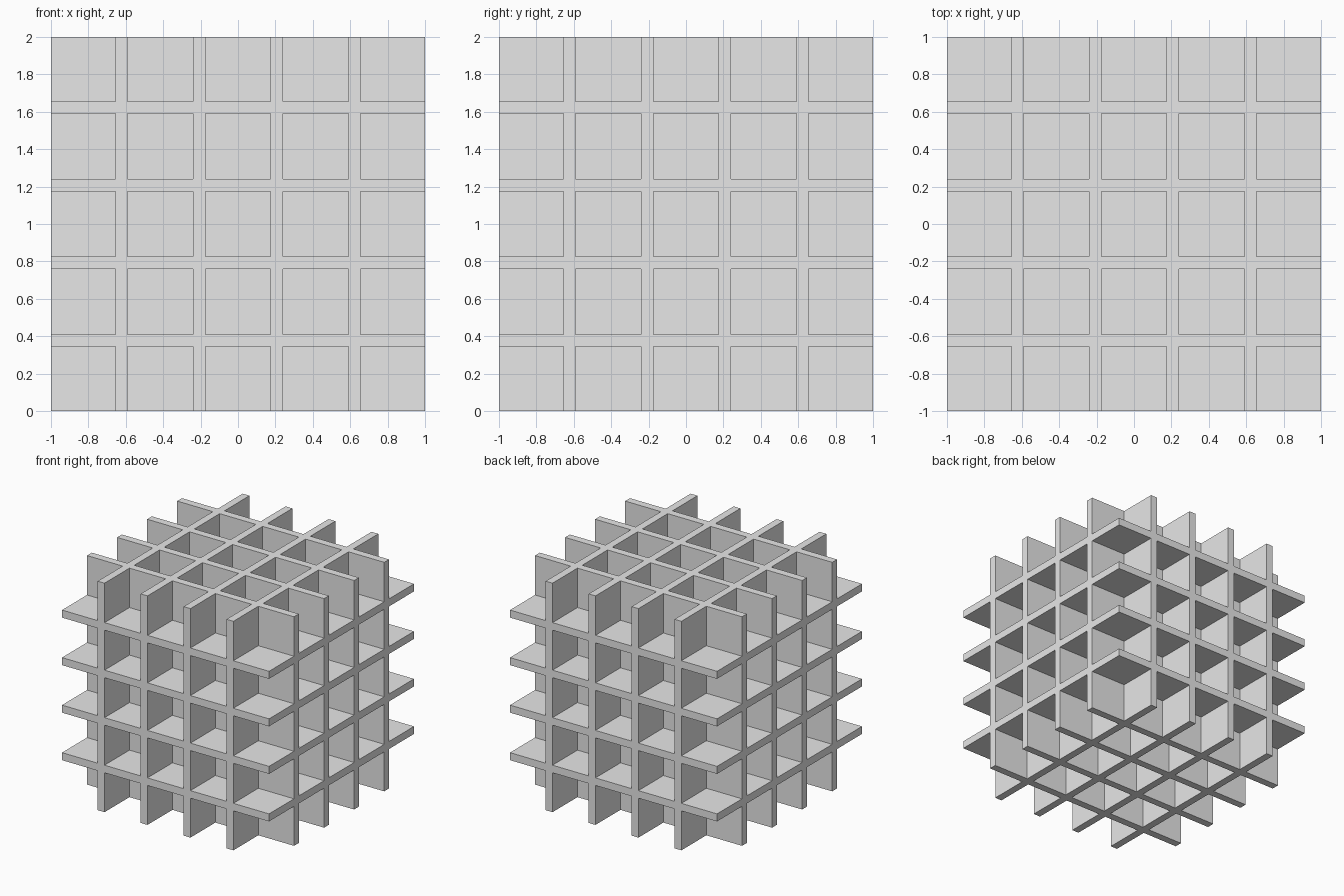
import bpy
import bmesh
from mathutils import Vector
from itertools import product

cube = bpy.data.objects.get("Cube")
if cube:
    bpy.data.objects.remove(cube, do_unlink=True)

# Single grey material
grey = bpy.data.materials.new("light_grey")
grey.use_nodes = True
colour = (0.8, 0.8, 0.8, 1)
grey.diffuse_color = colour
grey.node_tree.nodes["Principled BSDF"].inputs["Base Color"].default_value = colour

# Four plates per axis split each axis into alternating gaps and plates
PITCH, THICK = 0.415, 0.066
centres = [(i - 1.5) * PITCH for i in range(4)]
cuts = [-1] + [c + s * THICK / 2 for c in centres for s in (-1, 1)] + [1]
CELLS = len(cuts) - 1


def solid(cell):
    """A cell is filled where any plate passes through it."""
    inside = all(0 <= i < CELLS for i in cell)
    return inside and any(i % 2 for i in cell)


def corner(index):
    x, y, z = (cuts[i] for i in index)
    return Vector((x, y, z + 1))


# Interlocking plates as one clean shell: a face wherever solid meets air
bm = bmesh.new()
for cell in filter(solid, product(range(CELLS), repeat=3)):
    for axis, side in product(range(3), (0, 1)):
        neighbour = list(cell)
        neighbour[axis] += 2 * side - 1
        if solid(neighbour):
            continue
        u, v = (axis + 1) % 3, (axis + 2) % 3
        ring = [(0, 0), (1, 0), (1, 1), (0, 1)]
        verts = []
        for du, dv in ring if side else ring[::-1]:
            index = list(cell)
            index[axis] += side
            index[u] += du
            index[v] += dv
            verts.append(bm.verts.new(corner(index)))
        bm.faces.new(verts)
bmesh.ops.remove_doubles(bm, verts=bm.verts, dist=0.0001)

mesh = bpy.data.meshes.new("plate_lattice")
bm.to_mesh(mesh)
bm.free()
mesh.materials.append(grey)
lattice = bpy.data.objects.new("plate_lattice", mesh)
bpy.context.collection.objects.link(lattice)
